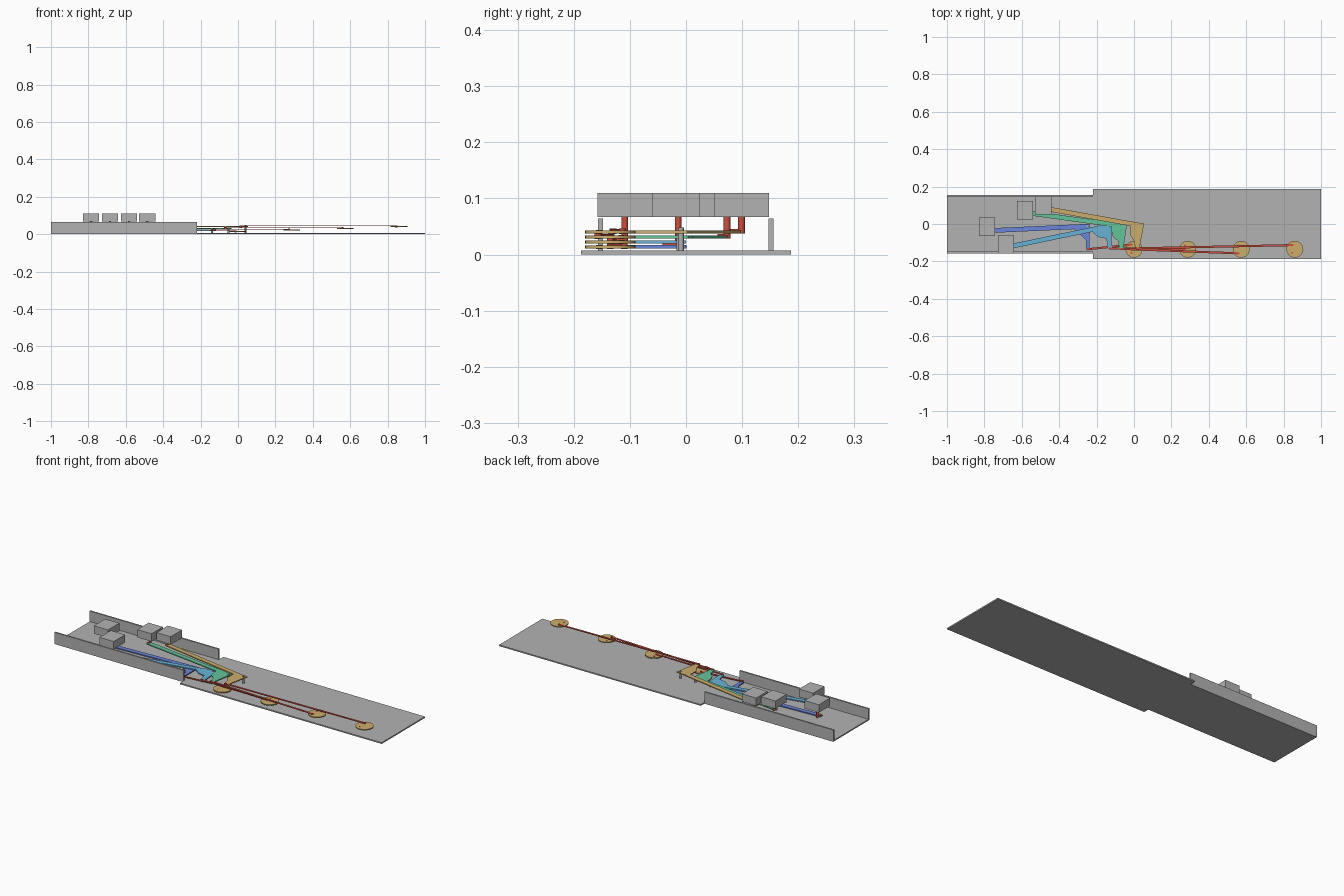
import bpy, bmesh, math
from mathutils import Vector

if "Cube" in bpy.data.objects:
    bpy.data.objects.remove(bpy.data.objects["Cube"])


def material(name, rgb):
    m = bpy.data.materials.new(name)
    m.diffuse_color = (*rgb, 1)
    m.use_nodes = True
    m.node_tree.nodes["Principled BSDF"].inputs["Base Color"].default_value = m.diffuse_color
    return m


GRAY = material("gray metal", (0.45, 0.45, 0.45))
GOLD = material("gold", (0.60, 0.42, 0.15))
GREEN = material("green", (0.13, 0.55, 0.32))
CYAN = material("sky blue", (0.14, 0.45, 0.68))
BLUE = material("blue", (0.15, 0.24, 0.70))
RED = material("red", (0.60, 0.08, 0.05))


def prism(name, outline, z0, z1, mat):
    """Extrude a flat outline between two heights."""
    bm = bmesh.new()
    face = bm.faces.new([bm.verts.new((x, y, z0)) for x, y in outline])
    ext = bmesh.ops.extrude_face_region(bm, geom=[face])
    top = [v for v in ext["geom"] if isinstance(v, bmesh.types.BMVert)]
    bmesh.ops.translate(bm, verts=top, vec=(0, 0, z1 - z0))
    bmesh.ops.recalc_face_normals(bm, faces=bm.faces)
    me = bpy.data.meshes.new(name)
    bm.to_mesh(me)
    bm.free()
    me.materials.append(mat)
    ob = bpy.data.objects.new(name, me)
    bpy.context.collection.objects.link(ob)
    return ob


def box(name, x0, x1, y0, y1, z0, z1, mat):
    return prism(name, [(x0, y0), (x1, y0), (x1, y1), (x0, y1)], z0, z1, mat)


def disc(name, x, y, r, z0, z1, mat, n=32):
    pts = [(x + r * math.cos(2 * math.pi * i / n),
            y + r * math.sin(2 * math.pi * i / n)) for i in range(n)]
    ob = prism(name, pts, z0, z1, mat)
    for p in ob.data.polygons:
        p.use_smooth = len(p.vertices) == 4
    return ob


def bar(name, a, b, width, z0, z1, mat):
    """Straight flat bar with rounded ends."""
    a, b = Vector(a), Vector(b)
    ang = math.atan2(b.y - a.y, b.x - a.x)
    pts = []
    for c, start in ((b, ang - math.pi / 2), (a, ang + math.pi / 2)):
        for i in range(9):
            t = start + math.pi * i / 8
            pts.append((c.x + width / 2 * math.cos(t), c.y + width / 2 * math.sin(t)))
    return prism(name, pts, z0, z1, mat)


# Base plate and open channel with side walls
prism("base_plate", [(-1, -0.153), (-0.22, -0.153), (-0.22, -0.187), (1, -0.187),
                     (1, 0.187), (-0.22, 0.187), (-0.22, 0.155), (-1, 0.155)], 0, 0.007, GRAY)
box("channel_wall_front", -1, -0.22, -0.157, -0.148, 0, 0.064, GRAY)
box("channel_wall_back", -1, -0.22, 0.147, 0.156, 0, 0.064, GRAY)

# Four stacked linkages: colour, motor centre, motor end of arm, pivot,
# web outline, lower crank pin, disc centre x, disc pin y
linkages = [
    ("blue", BLUE, (-0.785, -0.014), (-0.785, -0.036), (-0.25, -0.012),
     [(-0.237, 0.0), (-0.238, -0.135), (-0.256, -0.135), (-0.258, -0.085),
      (-0.28, -0.062), (-0.32, -0.03), (-0.32, -0.006)], (-0.247, -0.135), 0.0, -0.110),
    ("sky", CYAN, (-0.684, -0.109), (-0.684, -0.125), (-0.14, -0.012),
     [(-0.122, 0.0), (-0.118, -0.132), (-0.138, -0.132), (-0.148, -0.078),
      (-0.19, -0.07), (-0.215, -0.05), (-0.235, -0.022), (-0.17, -0.002)],
     (-0.128, -0.130), 0.287, -0.135),
    ("green", GREEN, (-0.583, 0.073), (-0.583, 0.062), (-0.05, -0.012),
     [(-0.036, 0.004), (-0.058, -0.135), (-0.078, -0.135), (-0.085, -0.09),
      (-0.112, -0.07), (-0.122, -0.03), (-0.12, 0.012)], (-0.068, -0.133), 0.573, -0.157),
    ("gold", GOLD, (-0.485, 0.099), (-0.485, 0.085), (0.04, -0.009),
     [(0.054, 0.003), (0.03, -0.125), (0.006, -0.125), (0.0, -0.09),
      (-0.02, -0.06), (-0.02, -0.01), (0.0, 0.01)], (0.015, -0.130), 0.86, -0.113),
]

for i, (name, mat, motor, end, pivot, web, pin, dx, dy) in enumerate(linkages):
    z = 0.011 + 0.0088 * i
    top = z + 0.0055
    mx, my = motor
    # Motor block and its shaft
    box(name + "_motor_block", mx - 0.043, mx + 0.043, my - 0.049, my + 0.049,
        0.067, 0.110, GRAY)
    disc(name + "_motor_shaft", mx, my, 0.006, z, 0.068, RED, 16)
    bar(name + "_motor_horn", motor, end, 0.012, top, top + 0.003, RED)
    # Input arm, bell crank and pivot post
    bar(name + "_input_arm", end, pivot, 0.025, z, top, mat)
    prism(name + "_bell_crank", web, z + 0.0002, top + 0.0002, mat)
    disc(name + "_pivot_post", pivot[0], pivot[1], 0.005, 0.005, 0.048 if i == 3 else top + 0.003,
         GRAY, 16)
    # Push rod with end pins, and output disc
    disc(name + "_output_disc", dx, -0.135, 0.045, z, top, GOLD)
    rod_end = (dx - 0.014, dy)
    bar(name + "_push_rod", pin, rod_end, 0.011, top, top + 0.003, RED)
    for label, p in (("crank", pin), ("disc", rod_end)):
        disc(name + "_" + label + "_pin", p[0], p[1], 0.006, z - 0.001, top + 0.004, RED, 16)
    disc(name + "_disc_axle", dx - 0.014, -0.155 if dy > -0.13 else -0.115, 0.005,
         z - 0.001, top + 0.001, RED, 16)
